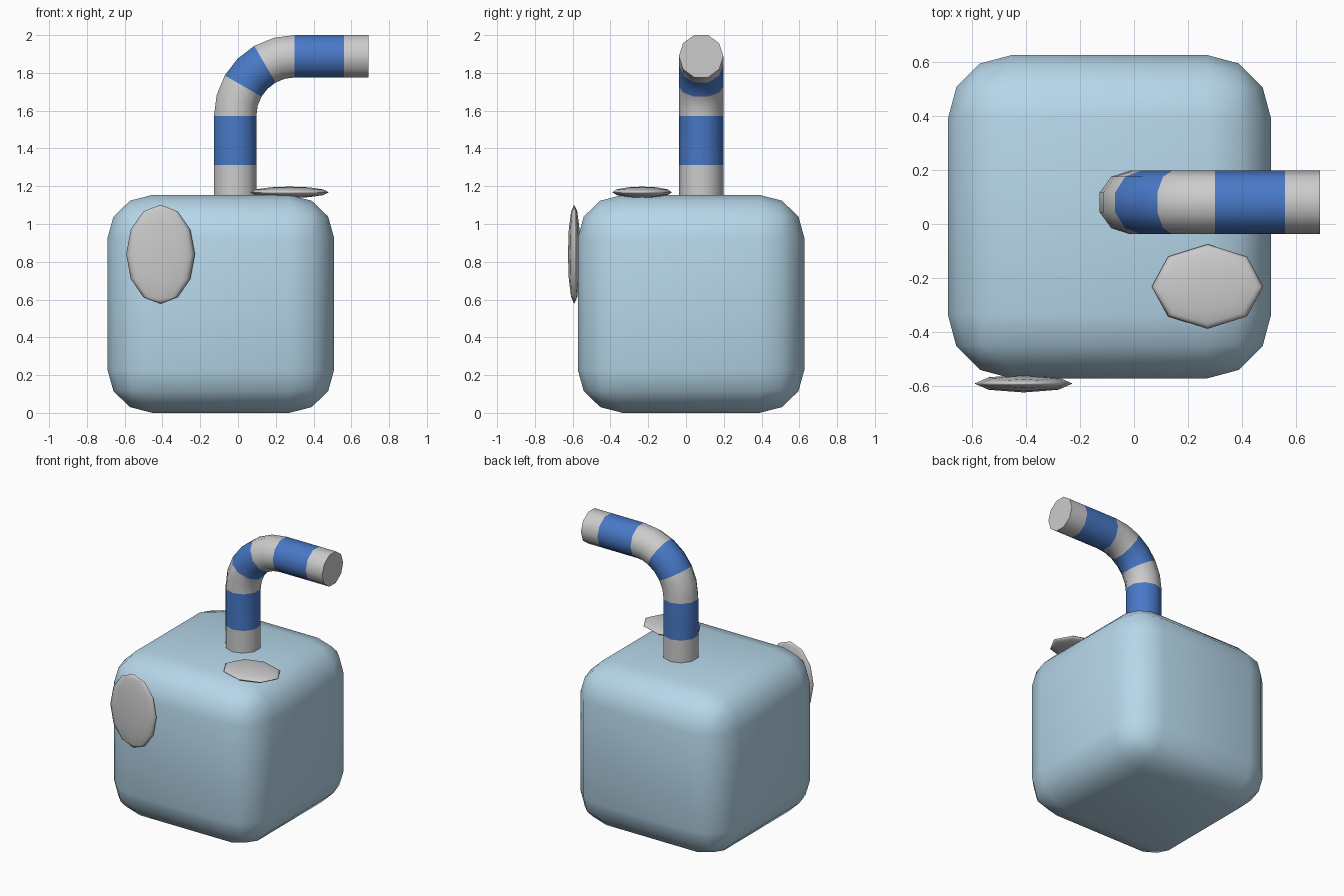
import bpy, bmesh
from math import sin, cos, pi, radians
from mathutils import Vector

if "Cube" in bpy.data.objects:
    bpy.data.objects.remove(bpy.data.objects["Cube"])


def material(name, rgb):
    m = bpy.data.materials.new(name)
    m.diffuse_color = (*rgb, 1)
    m.use_nodes = True
    m.node_tree.nodes["Principled BSDF"].inputs["Base Color"].default_value = m.diffuse_color
    return m


ice = material("pale_blue", (0.47, 0.68, 0.82))
white = material("white", (0.8, 0.8, 0.8))
blue = material("stripe_blue", (0.065, 0.19, 0.57))

# Rounded ice cube
bpy.ops.mesh.primitive_cube_add(size=1.2, location=(-0.091, 0.027, 0.577))
cube = bpy.context.object
cube.name = "ice_cube"
cube.scale.z = 1.154 / 1.2
cube.data.materials.append(ice)
bevel = cube.modifiers.new("rounding", "BEVEL")
bevel.width = 0.238
bevel.segments = 3
bpy.ops.object.shade_smooth()


# Flattened spheres for the frost patches / highlights
def patch(name, centre, radii):
    bpy.ops.mesh.primitive_uv_sphere_add(segments=8, ring_count=6, radius=1, location=centre)
    ob = bpy.context.object
    ob.name = name
    ob.scale = radii
    bpy.ops.object.shade_smooth()


patch("front_highlight", (-0.41, -0.592, 0.84), (0.182, 0.033, 0.262))
patch("top_highlight", (0.273, -0.232, 1.168), (0.207, 0.157, 0.03))

# Striped bent straw: path stations are (x, z, tilt from vertical)
R, BEND, SIDES, Y = 0.118, 0.315, 10, 0.08
CX, CZ = 0.3, 1.573
stations = [(CX - BEND, 1.1, 0), (CX - BEND, 1.312, 0)]
for i in range(7):
    a = radians(15 * i)
    stations.append((CX - BEND * cos(a), CZ + BEND * sin(a), a))
stations += [(0.56, CZ + BEND, pi / 2), (0.69, CZ + BEND, pi / 2)]
stripes = [0, 1, 0, 0, 1, 1, 0, 0, 1, 0]

bm = bmesh.new()
rings = []
for x, z, a in stations:
    side = Vector((cos(a), 0, -sin(a)))
    ring = []
    for k in range(SIDES):
        t = 2 * pi * k / SIDES
        ring.append(bm.verts.new(Vector((x, Y, z)) + R * (cos(t) * Vector((0, 1, 0)) + sin(t) * side)))
    rings.append(ring)
for low, high, colour in zip(rings, rings[1:], stripes):
    for k in range(SIDES):
        n = (k + 1) % SIDES
        bm.faces.new((low[k], low[n], high[n], high[k])).material_index = colour
bm.faces.new(rings[0])
bm.faces.new(rings[-1])
bmesh.ops.recalc_face_normals(bm, faces=bm.faces)
mesh = bpy.data.meshes.new("straw")
bm.to_mesh(mesh)
bm.free()
mesh.materials.append(white)
mesh.materials.append(blue)
straw = bpy.data.objects.new("straw", mesh)
bpy.context.collection.objects.link(straw)
bpy.ops.object.select_all(action="DESELECT")
straw.select_set(True)
bpy.context.view_layer.objects.active = straw
bpy.ops.object.shade_smooth_by_angle(angle=radians(40))
